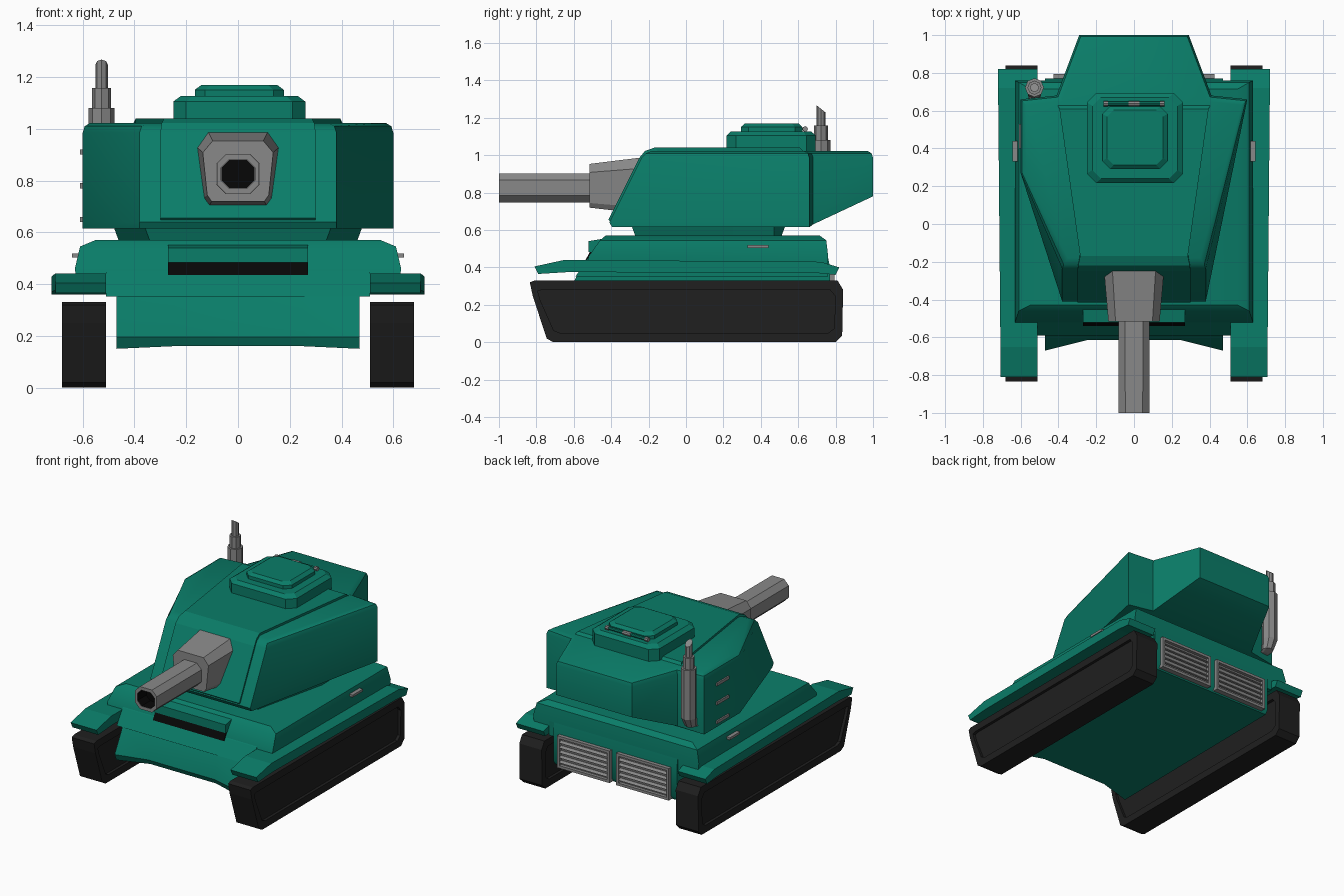
import bpy, bmesh, math

if "Cube" in bpy.data.objects:
    bpy.data.objects.remove(bpy.data.objects["Cube"])


def material(name, rgb):
    m = bpy.data.materials.new(name)
    m.diffuse_color = (*rgb, 1)
    m.use_nodes = True
    m.node_tree.nodes["Principled BSDF"].inputs["Base Color"].default_value = m.diffuse_color
    return m


GREEN = material("green_paint", (0.003, 0.205, 0.14))
DARK = material("dark_rubber", (0.014, 0.014, 0.014))
BLACK = material("black_gap", (0.002, 0.002, 0.002))
STEEL = material("grey_steel", (0.25, 0.25, 0.25))


def loft(name, rings, mat=STEEL, caps=(True, True), start_faces=None, smooth=False):
    """Skin equal-length rings of points and close the ends."""
    bm = bmesh.new()
    vs = [[bm.verts.new(p) for p in r] for r in rings]
    n = len(vs[0])
    for a, b in zip(vs, vs[1:]):
        for i in range(n):
            j = (i + 1) % n
            bm.faces.new((a[i], a[j], b[j], b[i]))
    if start_faces:
        for f in start_faces:
            bm.faces.new([vs[0][i] for i in f])
    elif caps[0]:
        bm.faces.new(vs[0])
    if caps[1]:
        bm.faces.new(vs[-1])
    bmesh.ops.recalc_face_normals(bm, faces=bm.faces)
    me = bpy.data.meshes.new(name)
    bm.to_mesh(me)
    bm.free()
    ob = bpy.data.objects.new(name, me)
    bpy.context.collection.objects.link(ob)
    me.materials.append(mat)
    if smooth:
        bpy.ops.object.select_all(action='DESELECT')
        ob.select_set(True)
        bpy.context.view_layer.objects.active = ob
        bpy.ops.object.shade_smooth_by_angle(angle=math.radians(35))
    return ob


def side(x, prof):
    return [(x, y, z) for y, z in prof]


def box(name, x0, x1, y0, y1, z0, z1, mat=STEEL):
    p = [(y0, z0), (y1, z0), (y1, z1), (y0, z1)]
    return loft(name, [side(x0, p), side(x1, p)], mat)


def octo(hx, hy, c):
    """Rectangle with cut corners."""
    return [(hx, -hy + c), (hx, hy - c), (hx - c, hy), (-hx + c, hy),
            (-hx, hy - c), (-hx, -hy + c), (-hx + c, -hy), (hx - c, -hy)]


def flat_octo(cx, cy, z, hx, hy, c):
    return [(cx + x, cy + y, z) for x, y in octo(hx, hy, c)]


def gun_octo(y, hx, hz, c, cz=0.825):
    return [(x, y, cz + z) for x, z in octo(hx, hz, c)]


# tracks with recessed side panels, and the fenders above them
track = [(-0.71, 0), (0.80, 0), (0.835, 0.035), (0.84, 0.28), (0.81, 0.33),
         (-0.81, 0.33), (-0.835, 0.32), (-0.82, 0.25), (-0.745, 0.02)]
panel = [(y * 0.95, 0.165 + (z - 0.165) * 0.7) for y, z in track]
fender = [(-0.81, 0.405), (-0.65, 0.44), (0.72, 0.43), (0.82, 0.40),
          (0.80, 0.36), (0.70, 0.37), (-0.63, 0.375), (-0.79, 0.365)]
for s, lr in ((1, "right"), (-1, "left")):
    loft(lr + "_track", [side(s * 0.53, panel), side(s * 0.51, panel),
                         side(s * 0.51, track), side(s * 0.68, track),
                         side(s * 0.68, panel), side(s * 0.66, panel)], DARK)
    loft(lr + "_fender", [side(s * 0.51, fender),
                          [(s * (0.713 + 0.009 * y), y, z) for y, z in fender]], GREEN)
    # hull side handle
    box(lr + "_hull_handle", s * 0.61, s * 0.642, 0.33, 0.44, 0.503, 0.519)
    # rear grille: backing, frame and slats
    x0, x1 = s * 0.025, s * 0.425
    box(lr + "_grille_back", x0, x1, 0.75, 0.773, 0.17, 0.38)
    for z in (0.165, 0.367):
        box(lr + "_grille_rail", x0, x1, 0.76, 0.795, z, z + 0.018)
    for x in (x0, x1 - s * 0.018):
        box(lr + "_grille_post", x, x + s * 0.018, 0.76, 0.795, 0.165, 0.385)
    for i in range(5):
        z = 0.197 + i * 0.034
        slat = [(0.77, z + 0.016), (0.78, z + 0.018), (0.793, z + 0.004), (0.785, z)]
        loft(lr + "_grille_slat", [side(x0, slat), side(x1, slat)])


# lower hull with a nose that is hollowed in the middle
def belly(x, yn, zb):
    return side(x, [(-0.42, 0.55), (-0.515, 0.45), (-0.58, 0.36), (yn, 0.195),
                    (yn + 0.02, zb), (0.75, 0.16), (0.77, 0.19), (0.77, 0.40), (0.74, 0.55)])


loft("lower_hull", [belly(-0.47, -0.67, 0.15), belly(-0.25, -0.615, 0.16),
                    belly(0.25, -0.615, 0.16), belly(0.47, -0.67, 0.15)], GREEN, smooth=True)
nose = [(-0.43, 0.565), (-0.525, 0.45), (-0.59, 0.352), (0.76, 0.352), (0.76, 0.45), (0.70, 0.565)]
loft("nose_plate", [side(-0.51, nose), side(0.51, nose)], GREEN)

# upper hull: half width, front, back, height of each ring
hull = [(0.62, -0.53, 0.76, 0.38), (0.63, -0.52, 0.76, 0.46),
        (0.61, -0.46, 0.75, 0.545), (0.55, -0.43, 0.715, 0.57)]
loft("upper_hull", [[(-x, f, z), (x, f, z), (x, b, z), (-x, b, z)] for x, f, b, z in hull],
     GREEN, smooth=True)

# driver's vision slot and hood
hood = [(-0.522, 0.483), (-0.522, 0.54), (-0.45, 0.552), (-0.40, 0.552), (-0.40, 0.483)]
loft("vision_hood", [side(-0.27, hood), side(0.27, hood)], GREEN)
slot = [(-0.54, 0.435), (-0.513, 0.484), (-0.42, 0.484), (-0.42, 0.435)]
loft("vision_slot", [side(-0.27, slot), side(0.27, slot)], BLACK)


# turret ring: follows the turret outline, narrower at the front
def neck(z, d):
    pts = [(0.36 - d, -0.29 + d), (0.48 - d, 0.25), (0.48 - d, 0.47), (0.42 - d, 0.53 - d)]
    return [(x, y, z) for x, y in pts] + [(-x, y, z) for x, y in reversed(pts)]


loft("turret_ring", [neck(0.56, 0.022), neck(0.62, 0)], GREEN)


# turret shell with rear bustle; the left flank has a straight panel
def turret_ring(z, yf, ins=0, zc=None, zd=None):
    zc, zd = zc or z, zd or z
    pts = [(0.38, yf, z), (0.6, 0.66, z), (0.41, 0.68, zc), (0.29, 1.0, zd), (-0.29, 1.0, zd),
           (-0.41, 0.68, zc), (-0.6, 0.66, z), (-0.6, 0.27, z), (-0.38, yf, z)]
    return [(x - math.copysign(ins, x), y - (ins if y > 0.5 else 0), h) for x, y, h in pts]


loft("turret", [turret_ring(0.615, -0.395, 0, 0.63, 0.78), turret_ring(0.64, -0.41, 0, 0.66, 0.80),
                turret_ring(0.985, -0.238), turret_ring(1.01, -0.215, 0.008),
                turret_ring(1.023, -0.18, 0.03)],
     GREEN, start_faces=[[0, 1, 2, 5, 6, 7, 8], [2, 3, 4, 5]], smooth=True)

# raised armour strip over the turret front and roof
strip = [(-0.415, 0.655, 0.30), (-0.25, 0.985, 0.30), (-0.22, 1.022, 0.295),
         (-0.17, 1.04, 0.285), (0.61, 1.04, 0.395), (0.63, 1.02, 0.405)]
loft("armour_strip", [[(-w, y, z), (w, y, z), (w, y + 0.03, z - 0.03), (-w, y + 0.03, z - 0.03)]
                      for y, z, w in strip], GREEN)

# hatch: base and lid
loft("hatch_base", [flat_octo(0.005, 0.455, 1.02, 0.255, 0.238, 0.05),
                    flat_octo(0.005, 0.455, 1.105, 0.255, 0.238, 0.05),
                    flat_octo(0.005, 0.455, 1.127, 0.225, 0.215, 0.045)], GREEN)
loft("hatch_lid", [flat_octo(0.005, 0.458, 1.12, 0.172, 0.165, 0.04),
                   flat_octo(0.005, 0.458, 1.15, 0.172, 0.165, 0.04),
                   flat_octo(0.005, 0.458, 1.168, 0.148, 0.145, 0.035)], GREEN)


# hatch hinge pin: green with grey knuckles
def rod(name, x0, x1, r, mat=STEEL):
    c = [(0.637 + r * math.cos(a * math.pi / 4), 1.14 + r * math.sin(a * math.pi / 4)) for a in range(8)]
    loft(name, [side(x0, c), side(x1, c)], mat)


rod("hinge_pin", -0.155, 0.155, 0.011, GREEN)
for x in (-0.15, 0, 0.15):
    w = 0.03 if x == 0 else 0.012
    rod("hinge_knuckle", x - w, x + w, 0.015)


# gun: mantlet, barrel and dark bore
def mantlet(y, k, dz):
    pts = [(0.12, 0.688), (0.14, 0.72), (0.16, 0.93), (0.115, 0.988)]
    pts += [(-x, z) for x, z in reversed(pts)]
    return [(x * k, y, 0.83 + (z - 0.83) * dz) for x, z in pts]


loft("gun_mantlet", [mantlet(-0.515, 0.85, 0.78), mantlet(-0.40, 0.92, 1.0), mantlet(-0.235, 1, 1)]
     [::2])
loft("gun_barrel", [gun_octo(-0.3, 0.084, 0.078, 0.036), gun_octo(-1.0, 0.082, 0.077, 0.036),
                    gun_octo(-1.0, 0.065, 0.055, 0.03), gun_octo(-0.9, 0.065, 0.055, 0.03)])
loft("gun_bore", [gun_octo(-0.999, 0.064, 0.054, 0.03), gun_octo(-0.905, 0.064, 0.054, 0.03)],
     BLACK, caps=(False, True))

# exhaust pipe behind the left turret corner: elbow, steps and slanted tip
pipe = [(0.66, 0.665, 0.03, 0), (0.70, 0.675, 0.038, 0), (0.722, 0.74, 0.05, 0),
        (0.722, 1.08, 0.05, 0), (0.722, 1.08, 0.037, 0), (0.722, 1.158, 0.037, 0),
        (0.722, 1.158, 0.024, 0), (0.722, 1.248, 0.024, 0.8)]
loft("exhaust_pipe", [[(-0.527 + r * math.cos(a * math.pi / 4), cy + r * math.sin(a * math.pi / 4),
                        z - k * r * math.sin(a * math.pi / 4)) for a in range(8)]
                      for cy, z, r, k in pipe])

# climbing rungs on the left turret panel
for z in (0.65, 0.78, 0.91):
    box("turret_rung", -0.61, -0.59, 0.40, 0.53, z - 0.01, z + 0.01)
